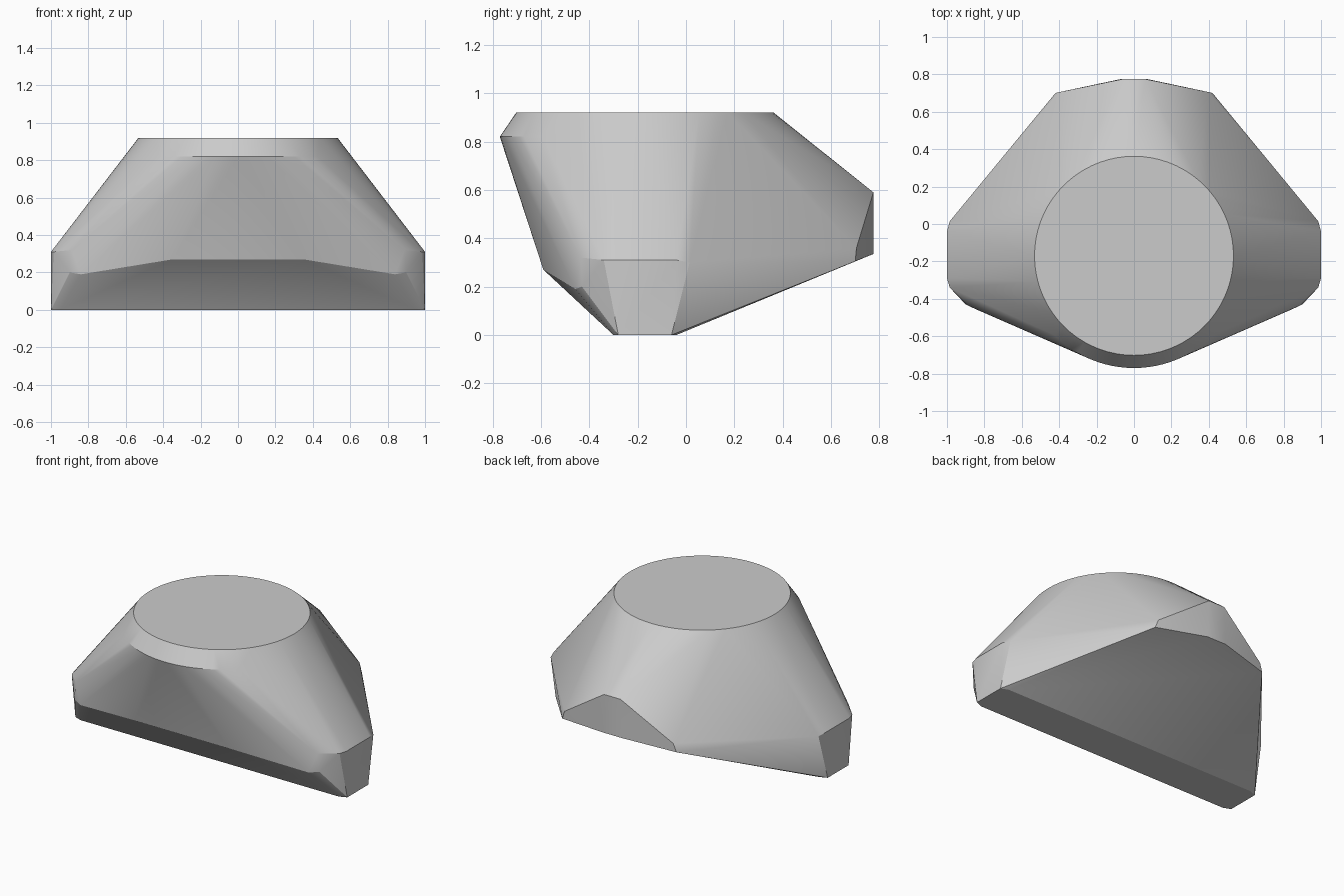
import bpy, bmesh, math

cube = bpy.data.objects.get("Cube")
if cube:
    bpy.data.objects.remove(cube, do_unlink=True)

grey = bpy.data.materials.new("plain grey")
grey.use_nodes = True
colour = (0.6, 0.6, 0.6, 1)
grey.diffuse_color = colour
grey.node_tree.nodes["Principled BSDF"].inputs["Base Color"].default_value = colour

CENTRE_Y = -0.17


def arc(radius, z, start, end, count):
    """Points on a horizontal arc; zero degrees points to the front."""
    points = []
    for i in range(count):
        a = math.radians(start + (end - start) * i / (count - 1))
        points.append((radius * math.sin(a), CENTRE_Y - radius * math.cos(a), z))
    return points


# Corner points of one half, mirrored across x
half_corners = [
    # side pad, lower and upper rim
    (1.0, -0.28, 0.0), (1.0, -0.06, 0.0), (0.95, -0.30, 0.0), (0.95, -0.04, 0.0),
    (1.0, -0.29, 0.31), (1.0, -0.04, 0.31), (0.985, 0.015, 0.30),
    (0.985, -0.34, 0.31), (0.89, -0.435, 0.32), (0.90, -0.43, 0.20),
    (0.84, -0.458, 0.19),
    # front lower lip
    (0.35, -0.59, 0.27), (0.43, -0.568, 0.295),
    # back corners and tail plate
    (0.42, 0.70, 0.305), (0.435, 0.668, 0.30), (0.40, 0.705, 0.36),
    (0.07, 0.775, 0.335), (0.06, 0.775, 0.59),
]

# Round top rim and the flared front lip beneath it
points = arc(0.532, 0.92, 0, 360 * 71 / 72, 72)
points += arc(0.60, 0.82, -45, 45, 25)
for x, y, z in half_corners:
    points += [(x, y, z), (-x, y, z)]

# Wrap all points in one convex shell
bm = bmesh.new()
for p in points:
    bm.verts.new(p)
hull = bmesh.ops.convex_hull(bm, input=bm.verts[:])
loose = {v for key in ("geom_interior", "geom_unused") for v in hull[key]
         if isinstance(v, bmesh.types.BMVert)}
bmesh.ops.delete(bm, geom=[v for v in loose if v.is_valid], context='VERTS')
bmesh.ops.dissolve_limit(bm, angle_limit=math.radians(0.5),
                         verts=bm.verts[:], edges=bm.edges[:])
bmesh.ops.recalc_face_normals(bm, faces=bm.faces[:])
mesh = bpy.data.meshes.new("faceted_body")
bm.to_mesh(mesh)
bm.free()
mesh.materials.append(grey)

body = bpy.data.objects.new("faceted_body", mesh)
bpy.context.collection.objects.link(body)
bpy.ops.object.select_all(action='DESELECT')
body.select_set(True)
bpy.context.view_layer.objects.active = body
bpy.ops.object.shade_smooth_by_angle(angle=math.radians(22))
